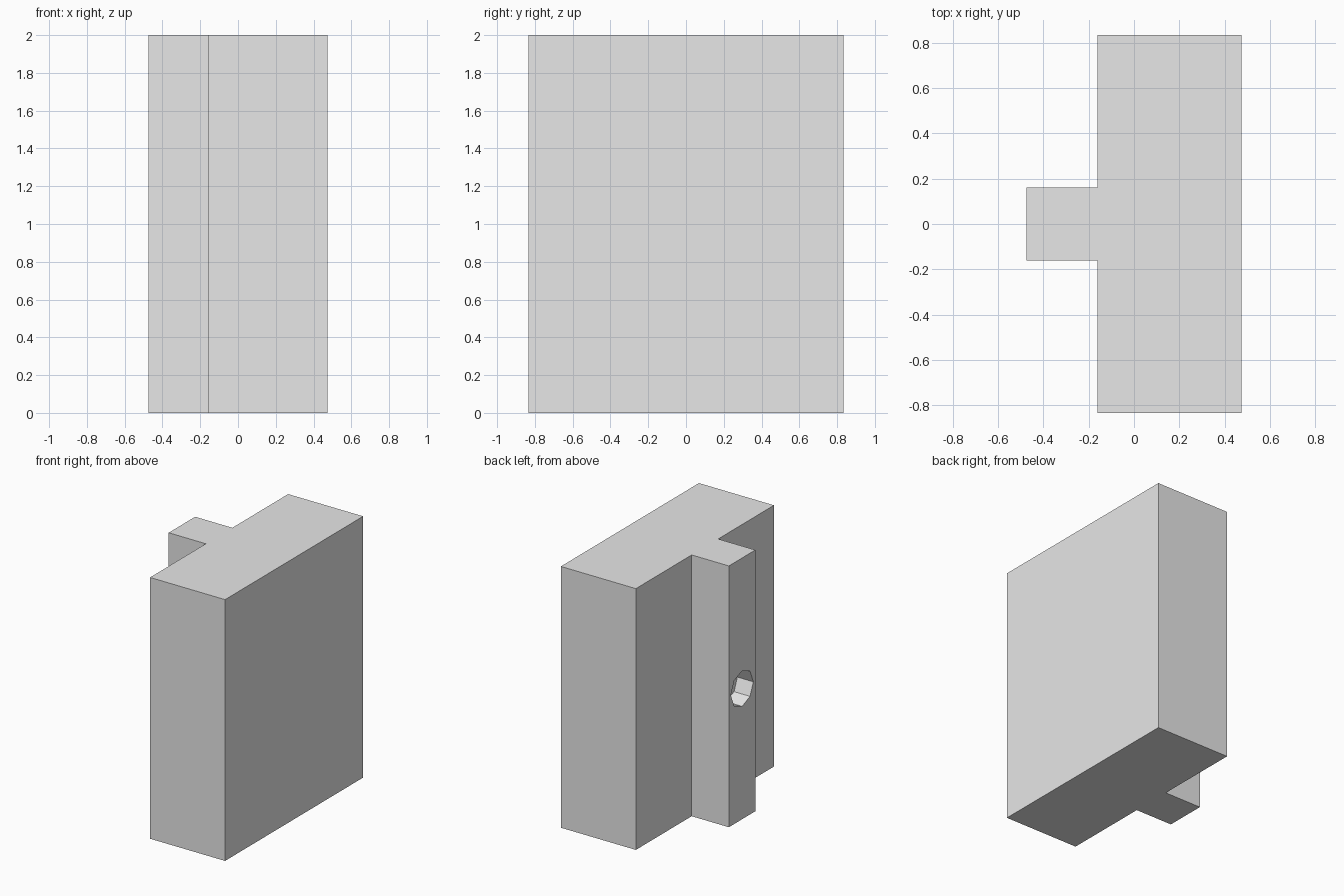
import bpy
import bmesh
from math import pi
from mathutils import Matrix

default_cube = bpy.data.objects.get("Cube")
if default_cube:
    bpy.data.objects.remove(default_cube, do_unlink=True)

# Single plain grey material
grey = bpy.data.materials.new("light grey")
grey.use_nodes = True
colour = (0.8, 0.8, 0.8, 1)
grey.diffuse_color = colour
grey.node_tree.nodes["Principled BSDF"].inputs["Base Color"].default_value = colour


def make_object(name, bm):
    bmesh.ops.recalc_face_normals(bm, faces=bm.faces)
    mesh = bpy.data.meshes.new(name)
    bm.to_mesh(mesh)
    bm.free()
    mesh.materials.append(grey)
    obj = bpy.data.objects.new(name, mesh)
    bpy.context.collection.objects.link(obj)
    return obj


HEIGHT = 2.0
SIDE, STEP = 0.475, -0.16       # outer x faces and the tongue shoulder
HALF_LENGTH, HALF_TONGUE = 0.835, 0.16
HOLE_RADIUS, HOLE_DEPTH = 0.136, 0.135

# Block with a full-height tongue: T-shaped outline raised to height
half = [(-SIDE, HALF_TONGUE), (STEP, HALF_TONGUE),
        (STEP, HALF_LENGTH), (SIDE, HALF_LENGTH)]
outline = half + [(x, -y) for x, y in reversed(half)]
bm = bmesh.new()
base = bm.faces.new([bm.verts.new((x, y, 0)) for x, y in outline])
raised = bmesh.ops.extrude_face_region(bm, geom=[base])
top_verts = [v for v in raised["geom"] if isinstance(v, bmesh.types.BMVert)]
bmesh.ops.translate(bm, verts=top_verts, vec=(0, 0, HEIGHT))
block = make_object("tongued_block", bm)

# Octagonal cutter for the blind hole in the tongue
bm = bmesh.new()
bmesh.ops.create_cone(
    bm, cap_ends=True, segments=8, radius1=HOLE_RADIUS, radius2=HOLE_RADIUS,
    depth=2 * HOLE_DEPTH,
    matrix=Matrix.Translation((-SIDE, 0, HEIGHT / 2)) @ Matrix.Rotation(pi / 2, 4, "Y"))
cutter = make_object("hole_cutter", bm)
cutter.hide_render = True
cutter.hide_viewport = True

cut = block.modifiers.new("tongue hole", "BOOLEAN")
cut.operation = "DIFFERENCE"
cut.solver = "EXACT"
cut.object = cutter
